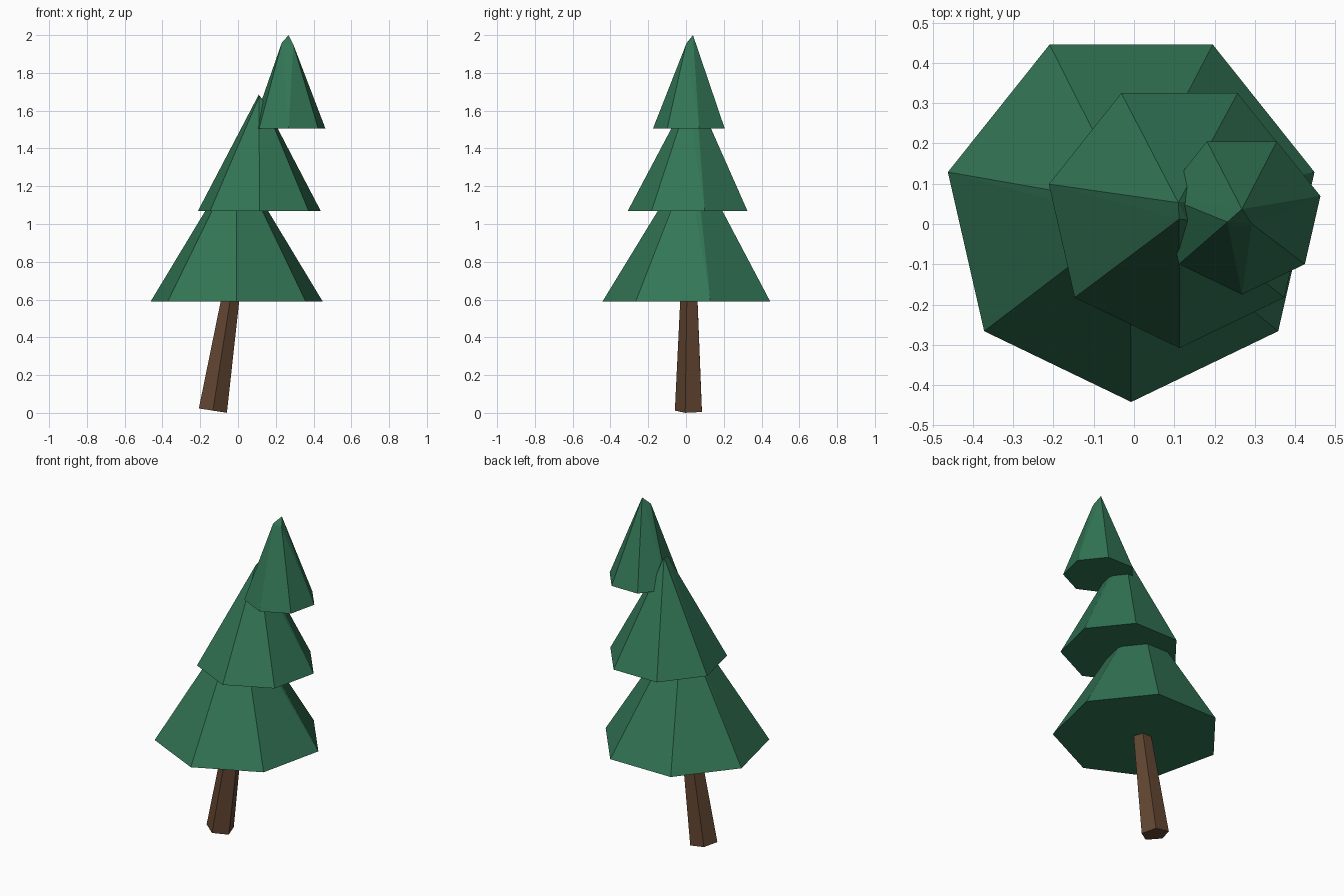
import bpy, bmesh
from math import sin, cos, pi, radians
from mathutils import Vector, Matrix

cube = bpy.data.objects.get("Cube")
if cube:
    bpy.data.objects.remove(cube, do_unlink=True)


def material(name, rgb):
    m = bpy.data.materials.new(name)
    m.use_nodes = True
    m.diffuse_color = (*rgb, 1)
    m.node_tree.nodes["Principled BSDF"].inputs["Base Color"].default_value = (*rgb, 1)
    return m


pine_green = material("pine green", (0.032, 0.178, 0.091))
bark_brown = material("bark brown", (0.125, 0.062, 0.031))


def ring(sides, radius):
    # Regular polygon with one corner facing the front
    angles = [2 * pi * i / sides - pi / 2 for i in range(sides)]
    return [Vector((radius * cos(a), radius * sin(a), 0)) for a in angles]


def hull_object(name, points, mat):
    # Flat-faced convex solid around the given points
    bm = bmesh.new()
    for p in points:
        bm.verts.new(p)
    bmesh.ops.convex_hull(bm, input=bm.verts)
    bmesh.ops.dissolve_limit(bm, angle_limit=radians(0.5), verts=bm.verts, edges=bm.edges)
    bmesh.ops.recalc_face_normals(bm, faces=bm.faces)
    mesh = bpy.data.meshes.new(name)
    bm.to_mesh(mesh)
    bm.free()
    mesh.materials.append(mat)
    obj = bpy.data.objects.new(name, mesh)
    bpy.context.collection.objects.link(obj)
    return obj


# Foliage tiers: name, base centre x, base z, radius, blunt tip points
CENTRE_Y = 0.025
tiers = [
    ("lower_foliage", -0.007, 0.59, 0.467,
     [(-0.01, 0.05, 1.34), (-0.01, 0.01, 1.33), (0.02, 0.01, 1.3)]),
    ("middle_foliage", 0.113, 1.07, 0.333,
     [(0.11, 0.053, 1.685), (0.112, 0.012, 1.675), (0.132, 0.01, 1.655)]),
    ("top_foliage", 0.268, 1.505, 0.2,
     [(0.268, 0.037, 2.0), (0.232, 0.005, 1.96), (0.293, 0.0, 1.95)]),
]
for name, x, z, radius, tip in tiers:
    base = [p + Vector((x, CENTRE_Y, z)) for p in ring(7, radius)]
    hull_object(name, base + [Vector(p) for p in tip], pine_green)

# Leaning, tapered five-sided trunk, cut square to its axis
lean = Matrix.Translation((-0.133, 0.02, 0.012)) @ Matrix.Rotation(radians(8.9), 4, "Y")
bottom = ring(5, 0.079)
top = [p + Vector((0, 0, 0.75)) for p in ring(5, 0.043)]
hull_object("trunk", [lean @ p for p in bottom + top], bark_brown)
